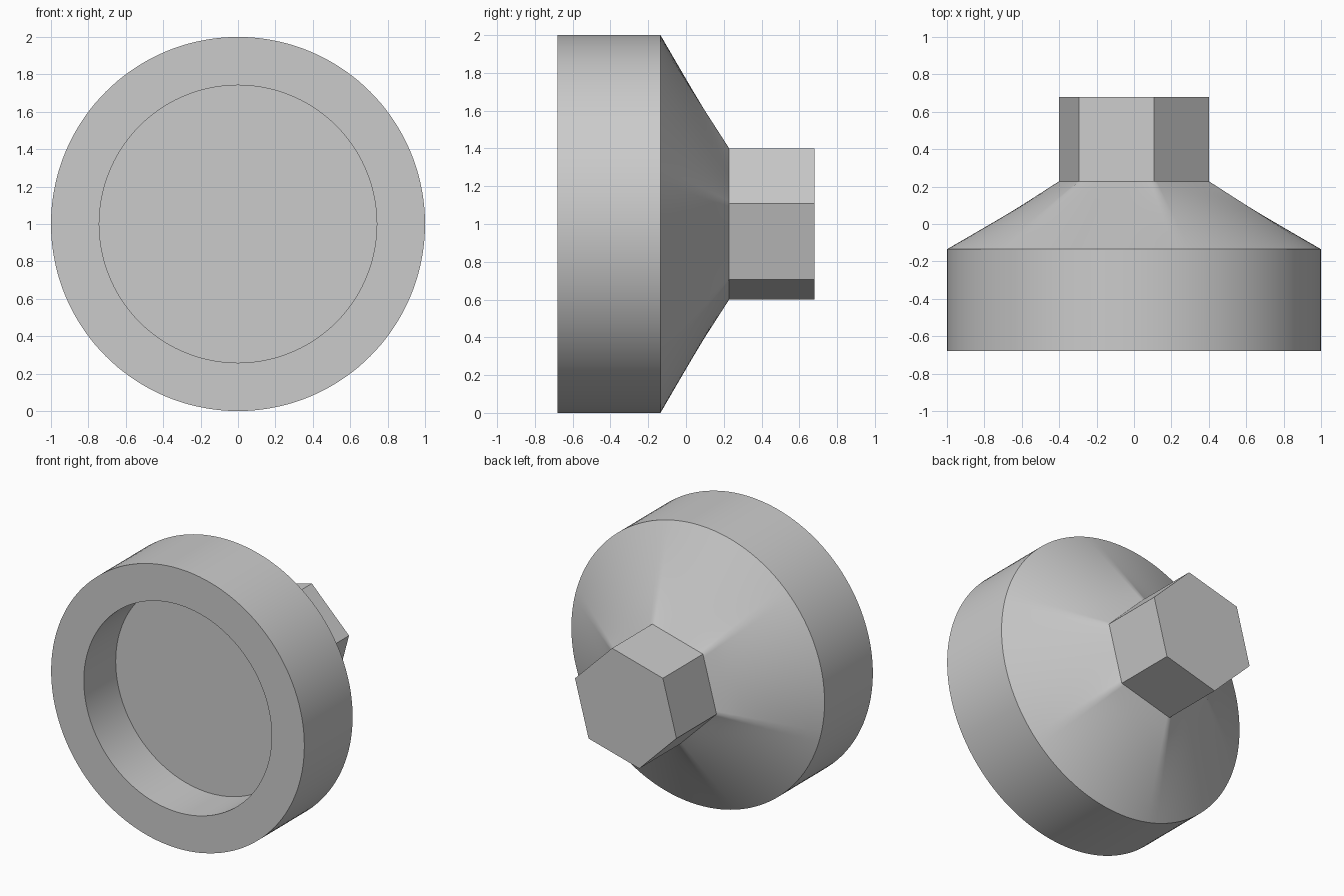
import bpy, bmesh
from math import cos, sin, pi, radians

SEGMENTS = 144          # multiple of 24, so hexagon corners land on vertices
CENTRE_Z = 1.0
HEX_RADIUS = 0.415
HEX_TURN = radians(15)  # rotation of the hexagon's first corner

if "Cube" in bpy.data.objects:
    bpy.data.objects.remove(bpy.data.objects["Cube"], do_unlink=True)

grey = bpy.data.materials.new("plain grey")
grey.use_nodes = True
colour = (0.6, 0.6, 0.6, 1)
grey.diffuse_color = colour
grey.node_tree.nodes["Principled BSDF"].inputs["Base Color"].default_value = colour


def circle(radius):
    return lambda angle: radius


def hexagon(angle):
    # Distance from the axis to the hexagon's outline
    offset = (angle - HEX_TURN) % (pi / 3) - pi / 6
    return HEX_RADIUS * cos(pi / 6) / cos(offset)


def blend(first, second, t):
    return lambda angle: first(angle) * (1 - t) + second(angle) * t


def loft(name, sections, cap_start=False, cap_end=False):
    # Skin a list of (y, outline) sections along the y axis
    bm = bmesh.new()
    rings = []
    for y, outline in sections:
        ring = []
        for i in range(SEGMENTS):
            a = 2 * pi * i / SEGMENTS
            r = outline(a)
            ring.append(bm.verts.new((r * cos(a), y, CENTRE_Z + r * sin(a))))
        rings.append(ring)
    for a, b in zip(rings, rings[1:]):
        for i in range(SEGMENTS):
            j = (i + 1) % SEGMENTS
            bm.faces.new((a[i], b[i], b[j], a[j]))
    if cap_start:
        bm.faces.new(rings[0])
    if cap_end:
        bm.faces.new(rings[-1][::-1])
    mesh = bpy.data.meshes.new(name)
    bm.to_mesh(mesh)
    bm.free()
    mesh.materials.append(grey)
    obj = bpy.data.objects.new(name, mesh)
    bpy.context.collection.objects.link(obj)
    bpy.ops.object.select_all(action="DESELECT")
    obj.select_set(True)
    bpy.context.view_layer.objects.active = obj
    bpy.ops.object.shade_smooth_by_angle(angle=radians(40))
    return obj


FRONT, FLOOR, SHOULDER, NECK, BACK = -0.68, -0.32, -0.135, 0.228, 0.68
outer, inner = circle(1.0), circle(0.742)

# Round cup with a recess open to the front
loft("cup", [(FLOOR, inner), (FRONT, inner), (FRONT, outer), (SHOULDER, outer)],
     cap_start=True)

# Taper from the round shoulder to the hexagonal neck
STEPS = 8
loft("taper", [(SHOULDER + (NECK - SHOULDER) * k / STEPS,
                blend(outer, hexagon, k / STEPS)) for k in range(STEPS + 1)])

# Hexagonal stem at the back
loft("hex_stem", [(NECK, hexagon), (BACK, hexagon)], cap_end=True)
